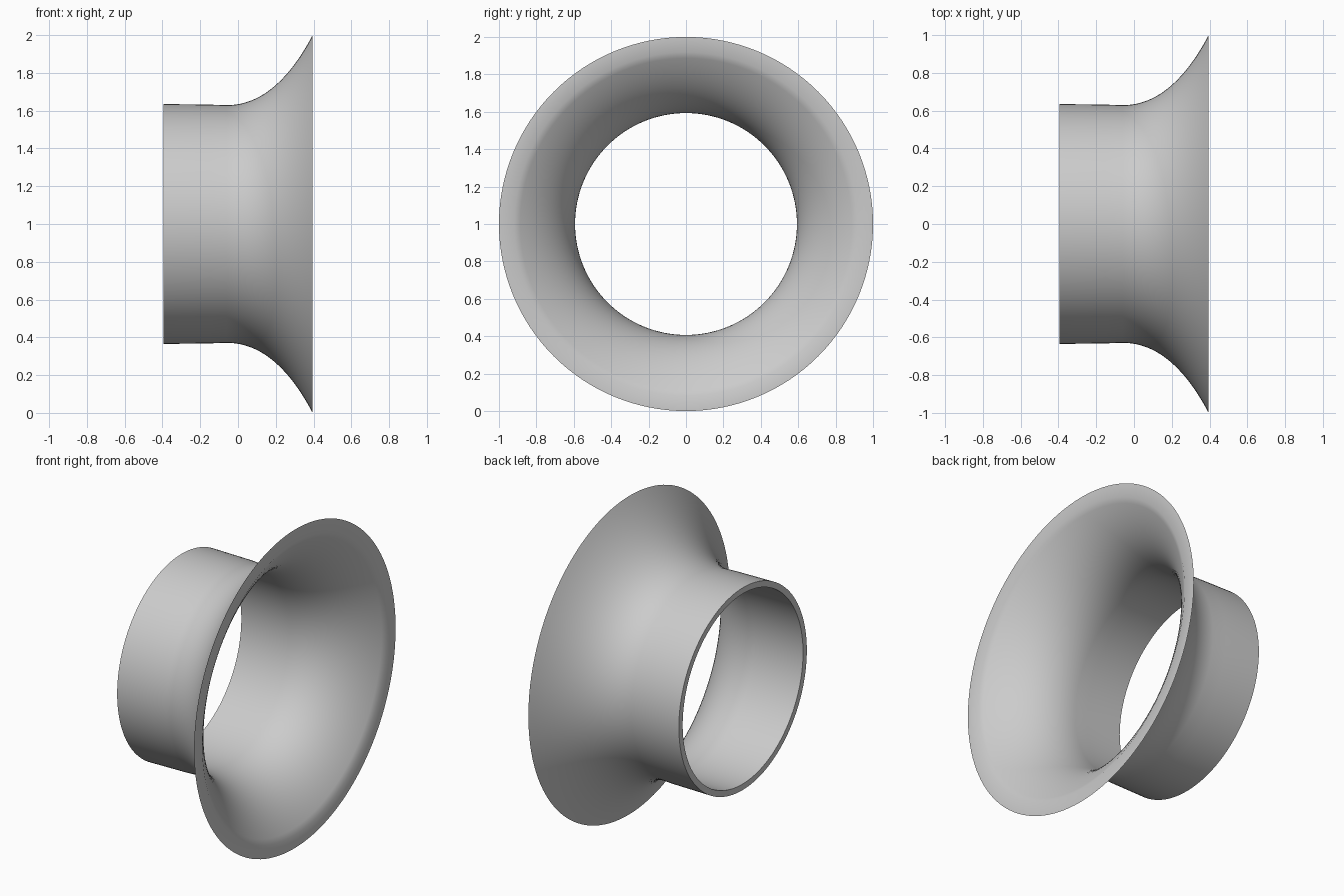
import bpy
import bmesh
import math
from mathutils import Vector, Matrix

if "Cube" in bpy.data.objects:
    bpy.data.objects.remove(bpy.data.objects["Cube"], do_unlink=True)

SEGMENTS = 128
STEPS = 20
HALF_LENGTH = 0.395


def flare(start, control, end):
    """Quadratic curve from the throat to the rim, as (x, radius) points."""
    a, b, c = Vector(start), Vector(control), Vector(end)
    return [a * (1 - t) ** 2 + b * 2 * t * (1 - t) + c * t * t
            for t in (i / STEPS for i in range(STEPS + 1))]


# Wall section: straight collar, slight throat, then the flared bell
outer = [Vector((-HALF_LENGTH, 0.635)), Vector((-0.15, 0.632))]
outer += flare((-0.06, 0.629), (0.2, 0.629), (HALF_LENGTH, 1.0))
inner = [Vector((-HALF_LENGTH, 0.597)), Vector((-0.15, 0.595))]
inner += flare((-0.06, 0.593), (0.218, 0.593), (HALF_LENGTH, 0.918))
section = outer + inner[::-1]

# Revolve the closed section about the x axis
bm = bmesh.new()
rings = []
for i in range(SEGMENTS):
    turn = Matrix.Rotation(2 * math.pi * i / SEGMENTS, 3, 'X')
    rings.append([bm.verts.new(turn @ Vector((p.x, 0, p.y))) for p in section])
for i, ring in enumerate(rings):
    after = rings[(i + 1) % SEGMENTS]
    for j in range(len(section)):
        k = (j + 1) % len(section)
        bm.faces.new((ring[j], ring[k], after[k], after[j]))
bmesh.ops.recalc_face_normals(bm, faces=bm.faces)
mesh = bpy.data.meshes.new("flared_inlet")
bm.to_mesh(mesh)
bm.free()

inlet = bpy.data.objects.new("flared_inlet", mesh)
bpy.context.collection.objects.link(inlet)
inlet.location.z = 1.0

# Plain grey finish
grey = bpy.data.materials.new("plain_grey")
grey.use_nodes = True
colour = (0.6, 0.6, 0.6, 1)
grey.diffuse_color = colour
grey.node_tree.nodes["Principled BSDF"].inputs["Base Color"].default_value = colour
mesh.materials.append(grey)

# Smooth walls with crisp rims
bpy.ops.object.select_all(action='DESELECT')
inlet.select_set(True)
bpy.context.view_layer.objects.active = inlet
bpy.ops.object.shade_smooth_by_angle(angle=math.radians(30))
